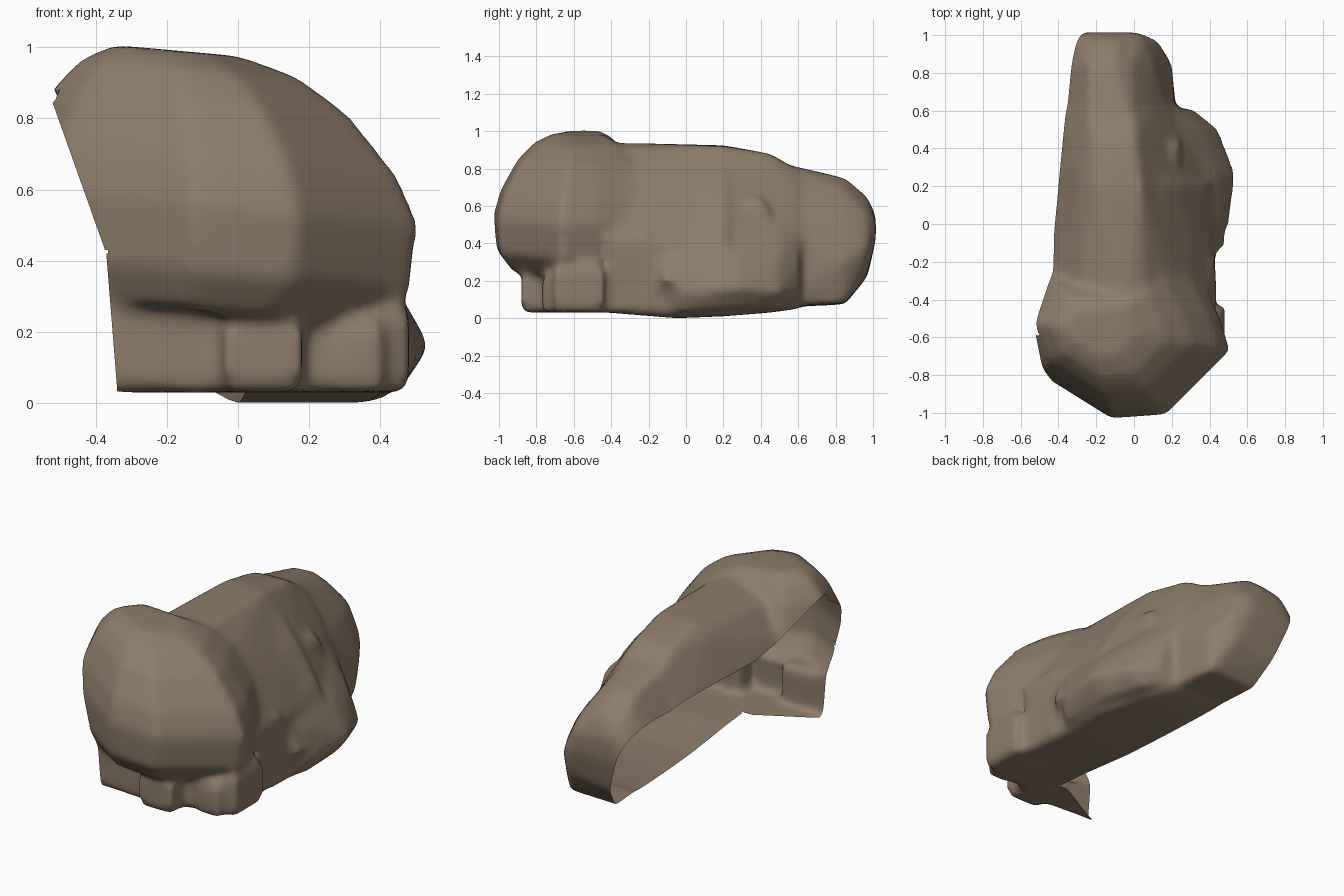
import bpy
import bmesh
from mathutils import Vector

cube = bpy.data.objects.get("Cube")
if cube:
    bpy.data.objects.remove(cube, do_unlink=True)

stone = bpy.data.materials.new("brown_stone")
stone.use_nodes = True
colour = (0.27, 0.202, 0.142, 1)
stone.diffuse_color = colour
bsdf = stone.node_tree.nodes["Principled BSDF"]
bsdf.inputs["Base Color"].default_value = colour
bsdf.inputs["Roughness"].default_value = 0.8

bm = bmesh.new()


def boulder(points):
    verts = [bm.verts.new(p) for p in points]
    hull = bmesh.ops.convex_hull(bm, input=verts)
    spare = [v for v in hull["geom_interior"] if isinstance(v, bmesh.types.BMVert)]
    bmesh.ops.delete(bm, geom=spare, context="VERTS")


def lump(plan, levels, centre, tilt=0):
    """Boulder from a plan outline scaled at each height."""
    c = Vector(centre)
    points = []
    for z, scale in levels:
        for p in plan:
            q = c + (Vector(p) - c) * scale
            points.append((q.x, q.y, z - tilt * q.x))
    boulder(points)


def ridge(*stations):
    """Boulder from upright sections, each a y position and its x, z points."""
    boulder([(x, y, z) for y, section in stations for x, z in section])


def block(x0, x1, y0, y1, top, inset=0.85, base=0.03):
    plan = [(x0, y0), (x1, y0), (x1, y1), (x0, y1)]
    centre = ((x0 + x1) / 2, (y0 + y1) / 2)
    lump(plan, [(base, 0.94), (base + 0.05, 1), (top - 0.05, 1), (top, inset)], centre)


# Large front boulder
lump([(-0.64, -0.52), (-0.52, -0.78), (-0.12, -1.03), (0.17, -1.01), (0.51, -0.67),
      (0.45, -0.48), (0.31, -0.2), (-0.46, -0.25)],
     [(0.25, 0.8), (0.36, 0.97), (0.55, 1), (0.68, 0.92), (0.84, 0.73), (0.93, 0.54),
      (0.975, 0.32)], (-0.22, -0.55), tilt=0.09)

# Wall below the boulder
lump([(-0.6, -0.79), (0, -0.81), (0.36, -0.72), (0.43, -0.2), (-0.6, -0.2)],
     [(0.03, 0.98), (0.08, 1), (0.45, 1)], (0, -0.5))

# Main body, rolling down on both sides
ridge((-0.42, [(-0.44, 0.03), (-0.46, 0.68), (-0.3, 0.87), (-0.05, 0.94), (0.06, 0.91),
               (0.2, 0.78), (0.3, 0.66), (0.44, 0.42), (0.42, 0.03)]),
      (-0.05, [(-0.35, 0), (0.35, 0)]),
      (0.2, [(-0.41, 0.01), (-0.41, 0.64), (-0.28, 0.86), (-0.2, 0.925), (0.04, 0.92),
             (0.12, 0.79), (0.2, 0.69), (0.29, 0.58), (0.4, 0.38), (0.41, 0.01)]),
      (0.45, [(-0.39, 0.03), (-0.39, 0.62), (-0.22, 0.87), (0.01, 0.88), (0.1, 0.73),
              (0.2, 0.56), (0.3, 0.42), (0.3, 0.03)]),
      (0.6, [(-0.38, 0.05), (-0.38, 0.6), (-0.25, 0.79), (0, 0.79), (0.1, 0.67),
             (0.2, 0.48), (0.22, 0.05)]))

# Rear lobe
ridge((0.45, [(-0.38, 0.06), (-0.38, 0.6), (-0.24, 0.84), (0, 0.84), (0.1, 0.7),
              (0.22, 0.49), (0.24, 0.06)]),
      (0.85, [(-0.33, 0.07), (-0.36, 0.55), (-0.24, 0.74), (-0.1, 0.75), (0, 0.69),
              (0.1, 0.56), (0.2, 0.3), (0.17, 0.08)]),
      (0.97, [(-0.31, 0.35), (-0.34, 0.5), (-0.24, 0.63), (-0.1, 0.65), (0.05, 0.56),
              (0.13, 0.38), (0.08, 0.25), (-0.2, 0.22)]),
      (1.015, [(-0.3, 0.42), (-0.22, 0.55), (0, 0.52), (0.02, 0.42)]))

# Low haunch on the side
ridge((-0.13, [(0, 0.05), (0.38, 0.03), (0.41, 0.36), (0.3, 0.52), (0, 0.5)]),
      (-0.02, [(0.46, 0.04), (0.5, 0.13), (0.46, 0.3), (0.38, 0.42)]),
      (0.27, [(0.45, 0.04), (0.54, 0.16), (0.45, 0.31), (0.33, 0.44), (0.2, 0.49)]),
      (0.5, [(0.36, 0.05), (0.45, 0.14), (0.37, 0.32), (0.26, 0.47), (0.1, 0.47)]),
      (0.61, [(0.22, 0.08), (0.31, 0.15), (0.28, 0.3), (0.21, 0.45), (0, 0.4)]))

# Sloping shoulder above the haunch
shoulder = [(0, 0.3), (0, 0.79), (0.15, 0.785), (0.25, 0.66), (0.38, 0.45), (0.48, 0.2),
            (0.4, 0.1)]
ridge((-0.13, shoulder), (0.22, shoulder))

# Small stones: side knob, toes and cheek
block(0.08, 0.25, 0.2, 0.44, 0.64, 0.7)
block(-0.04, 0.18, -0.88, -0.6, 0.26)
block(0.27, 0.41, -0.77, -0.5, 0.24)
block(0.2, 0.48, -0.71, -0.44, 0.3)

bmesh.ops.recalc_face_normals(bm, faces=bm.faces)
mesh = bpy.data.meshes.new("rock_blockout")
bm.to_mesh(mesh)
bm.free()
blockout = bpy.data.objects.new("rock_blockout", mesh)
bpy.context.collection.objects.link(blockout)

# Fuse and weather the lumps
fuse = blockout.modifiers.new("fuse", "REMESH")
fuse.mode = "VOXEL"
fuse.voxel_size = 0.02
weather = blockout.modifiers.new("weather", "SMOOTH")
weather.factor = 0.5
weather.iterations = 14
graph = bpy.context.evaluated_depsgraph_get()
shell_mesh = bpy.data.meshes.new_from_object(blockout.evaluated_get(graph))
bpy.data.objects.remove(blockout, do_unlink=True)

# Open the shell along its hollow side and part of the floor
bm = bmesh.new()
bm.from_mesh(shell_mesh)


def cut(point, normal, where=lambda c: True, clear=True):
    faces = [f for f in bm.faces if where(f.calc_center_median())]
    edges = {e for f in faces for e in f.edges}
    verts = {v for f in faces for v in f.verts}
    bmesh.ops.bisect_plane(bm, geom=faces + list(edges) + list(verts), dist=1e-5,
                           plane_co=point, plane_no=normal, clear_inner=clear)


def rear(c):
    return c.y > -0.58


def front(c):
    return c.y < -0.58


def front_low(c):
    return c.y < -0.3 and c.z < 0.42


def front_high(c):
    return c.y < -0.3 and c.z > 0.42


cut((0, -0.58, 0), (0, 1, 0), clear=False)
cut((0, 0, 0.42), (0, 0, 1), clear=False)
cut((-0.02, 0, 0.03), (0.53, 0.051, 0.34), rear)
cut((-0.41, 0, 0.64), (0.375, -0.029, 0.14), rear)
cut((-0.4, -0.79, 0.05), (0.173, -0.318, 0.121), front)
cut((-0.37, 0, 0.42), (1, 0, 0.08), front_low)
cut((-0.37, 0, 0.42), (0.45, 0, 0.16), front_high)
loose = [v for v in bm.verts if not v.link_faces]
bmesh.ops.delete(bm, geom=loose, context="VERTS")

for f in bm.faces:
    f.smooth = True
    f.material_index = 0
bm.to_mesh(shell_mesh)
bm.free()
shell_mesh.name = "rock_shell"
shell_mesh.materials.clear()
shell_mesh.materials.append(stone)
shell = bpy.data.objects.new("rock_shell", shell_mesh)
bpy.context.collection.objects.link(shell)
